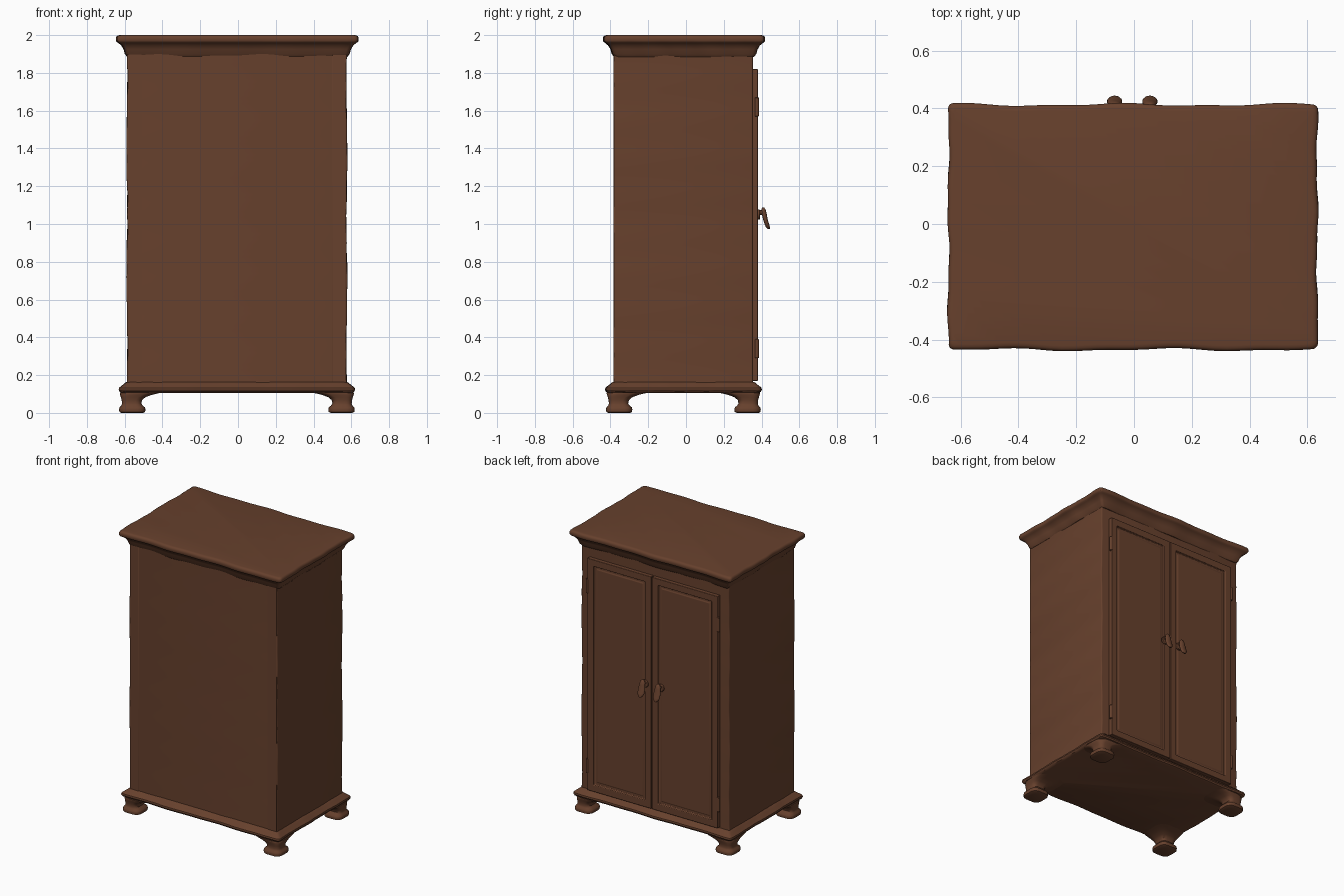
import bpy, bmesh, math
from mathutils import Matrix, Vector

if "Cube" in bpy.data.objects:
    bpy.data.objects.remove(bpy.data.objects["Cube"])

wood = bpy.data.materials.new("dark brown wood")
wood.diffuse_color = (0.135, 0.052, 0.026, 1)
wood.use_nodes = True
wood.node_tree.nodes["Principled BSDF"].inputs["Base Color"].default_value = wood.diffuse_color


def finish(bm, name, bevel=0.0, angle=35):
    bmesh.ops.recalc_face_normals(bm, faces=bm.faces)
    me = bpy.data.meshes.new(name)
    bm.to_mesh(me)
    bm.free()
    ob = bpy.data.objects.new(name, me)
    bpy.context.collection.objects.link(ob)
    me.materials.append(wood)
    bpy.ops.object.select_all(action='DESELECT')
    ob.select_set(True)
    bpy.context.view_layer.objects.active = ob
    bpy.ops.object.shade_smooth_by_angle(angle=math.radians(angle))
    if bevel:
        m = ob.modifiers.new("soft edges", 'BEVEL')
        m.width, m.segments = bevel, 2
        m.limit_method = 'ANGLE'
    return ob


def ring(cx, cy, hx, hy, r, z, side=0, wx=0.0, wy=0.0):
    """Rounded rectangle at height z, with a hand-carved wobble."""
    pts = []
    corners = [(1, 1), (-1, 1), (-1, -1), (1, -1)]
    for k, (sx, sy) in enumerate(corners):
        for i in range(5):
            a = math.radians(90 * k + 22.5 * i)
            pts.append((sx * (hx - r) + r * math.cos(a), sy * (hy - r) + r * math.sin(a)))
        if side:
            tx, ty = corners[(k + 1) % 4]
            a = math.radians(90 * (k + 1))
            x1, y1 = tx * (hx - r) + r * math.cos(a), ty * (hy - r) + r * math.sin(a)
            x0, y0 = pts[-1]
            for i in range(1, side):
                t = i / side
                pts.append((x0 + (x1 - x0) * t, y0 + (y1 - y0) * t))
    out = []
    for x, y in pts:
        dx = wx * (math.sin(17 * y + 9 * z + 3 * x) + 0.5 * math.sin(41 * y + 31 * z + x))
        dy = wy * (math.sin(11 * x + 2 * y + 1.2) + 0.6 * math.sin(23 * x + 5 * y))
        out.append(Vector((cx + x + dx, cy + y + dy, z)))
    return out


def loft(rings, name, angle=35):
    bm = bmesh.new()
    vs = [[bm.verts.new(p) for p in r] for r in rings]
    n = len(vs[0])
    for a, b in zip(vs, vs[1:]):
        for i in range(n):
            bm.faces.new((a[i], a[(i + 1) % n], b[(i + 1) % n], b[i]))
    bm.faces.new(vs[0])
    bm.faces.new(vs[-1])
    return finish(bm, name, angle=angle)


def box(x0, x1, y0, y1, z0, z1, name, bevel=0.003):
    bm = bmesh.new()
    m = Matrix.Translation(((x0 + x1) / 2, (y0 + y1) / 2, (z0 + z1) / 2))
    m = m @ Matrix.Diagonal((x1 - x0, y1 - y0, z1 - z0, 1))
    bmesh.ops.create_cube(bm, size=1, matrix=m)
    return finish(bm, name, bevel)


def cylinder(x, y, z, r, depth, name, along_y=False, bevel=0.003):
    bm = bmesh.new()
    m = Matrix.Translation((x, y, z))
    if along_y:
        m = m @ Matrix.Rotation(math.pi / 2, 4, 'X')
    bmesh.ops.create_cone(bm, cap_ends=True, segments=16, radius1=r, radius2=r, depth=depth, matrix=m)
    return finish(bm, name, bevel)


CX, CY = -0.006, -0.014

# Cabinet body with slightly worn sides
loft([ring(CX, CY, 0.582, 0.368, 0.008, 0.12 + 1.80 * i / 60, wx=0.0025) for i in range(61)], "cabinet_body")

# Thin frame around the plain front panel
box(-0.583, -0.51, -0.385, -0.37, 0.14, 1.91, "front_left_post", 0.002)
box(0.50, 0.572, -0.385, -0.37, 0.14, 1.91, "front_right_post", 0.002)
box(-0.511, 0.501, -0.385, -0.37, 0.13, 0.158, "front_bottom_rail", 0.002)

# Cornice: flared moulding and top board
cornice = [(1.885, 0.0), (1.90, 0.012), (1.925, 0.019), (1.945, 0.031), (1.958, 0.046), (1.963, 0.055),
           (1.97, 0.059), (1.985, 0.059), (1.994, 0.055), (1.998, 0.049), (2.0, 0.04)]
loft([ring(-0.004, -0.011, 0.579 + o, 0.365 + o, 0.018, z, 30, 0.003, 0.004) for z, o in cornice], "cornice_top")

# Base moulding
base = [(0.105, 0.025), (0.112, 0.038), (0.122, 0.043), (0.133, 0.041), (0.142, 0.03), (0.152, 0.017),
        (0.160, 0.008), (0.164, 0.0)]
loft([ring(CX, CY, 0.580 + o, 0.368 + o, 0.018, z, 30, 0.002, 0.003) for z, o in base], "base_moulding")

# Feet: round pads, waisted necks, flaring inward under the base (height, outer, inner)
foot = [(0.0, 0.012, 0.128), (0.005, 0.002, 0.138), (0.018, 0.0, 0.14), (0.03, 0.003, 0.137),
        (0.038, 0.012, 0.126), (0.05, 0.016, 0.118), (0.068, 0.014, 0.122), (0.083, 0.01, 0.14),
        (0.095, 0.006, 0.172), (0.102, 0.004, 0.2), (0.107, 0.004, 0.225)]
for sx, nx in ((-1, "left"), (1, "right")):
    for sy, ny in ((-1, "front"), (1, "back")):
        rings = []
        for z, o, i in foot:
            c, h = (o + i) / 2, (i - o) / 2
            rings.append(ring(CX + sx * (0.624 - c), CY + sy * (0.410 - c), h, h, h * 0.6, z, 2))
        loft(rings, f"{ny}_{nx}_foot", 40)


# Doors on the +y face, each with a recessed panel
def door(x0, x1, name):
    z0, z1, y0, y1 = 0.17, 1.82, 0.345, 0.381
    bm = bmesh.new()
    m = Matrix.Translation(((x0 + x1) / 2, (y0 + y1) / 2, (z0 + z1) / 2))
    m = m @ Matrix.Diagonal((x1 - x0, y1 - y0, z1 - z0, 1))
    bmesh.ops.create_cube(bm, size=1, matrix=m)
    face = max(bm.faces, key=lambda f: f.calc_center_median().y)
    bmesh.ops.inset_region(bm, faces=[face], thickness=0.066)
    bmesh.ops.inset_region(bm, faces=[face], thickness=0.006, depth=-0.014)
    bmesh.ops.inset_region(bm, faces=[face], thickness=0.02)
    bmesh.ops.inset_region(bm, faces=[face], thickness=0.008, depth=0.004)
    finish(bm, name, 0.003)


door(-0.515, 0.002, "left_door")
door(0.009, 0.51, "right_door")

# Hinges on the outer door edges
for x, side in ((-0.518, "left"), (0.513, "right")):
    for z, lvl in ((0.34, "lower"), (1.62, "upper")):
        cylinder(x, 0.375, z, 0.011, 0.10, f"{side}_{lvl}_hinge")

# Teardrop pulls hanging from round plates (height, y, half width, half depth)
drop = [(1.087, 0.409, 0.007, 0.005), (1.078, 0.41, 0.016, 0.011), (1.055, 0.414, 0.021, 0.013),
        (1.025, 0.420, 0.026, 0.012), (1.0, 0.428, 0.026, 0.012), (0.985, 0.433, 0.020, 0.011),
        (0.973, 0.438, 0.009, 0.006)]
for x, side in ((-0.067, "left"), (0.055, "right")):
    cylinder(x, 0.383, 1.05, 0.027, 0.016, f"{side}_pull_plate", True)
    cylinder(x, 0.395, 1.06, 0.013, 0.035, f"{side}_pull_stem", True)
    loft([[Vector((x + hx * math.cos(a), y + hy * math.sin(a), z))
           for a in (math.tau * i / 16 for i in range(16))] for z, y, hx, hy in drop],
         f"{side}_pull_drop", 60)
